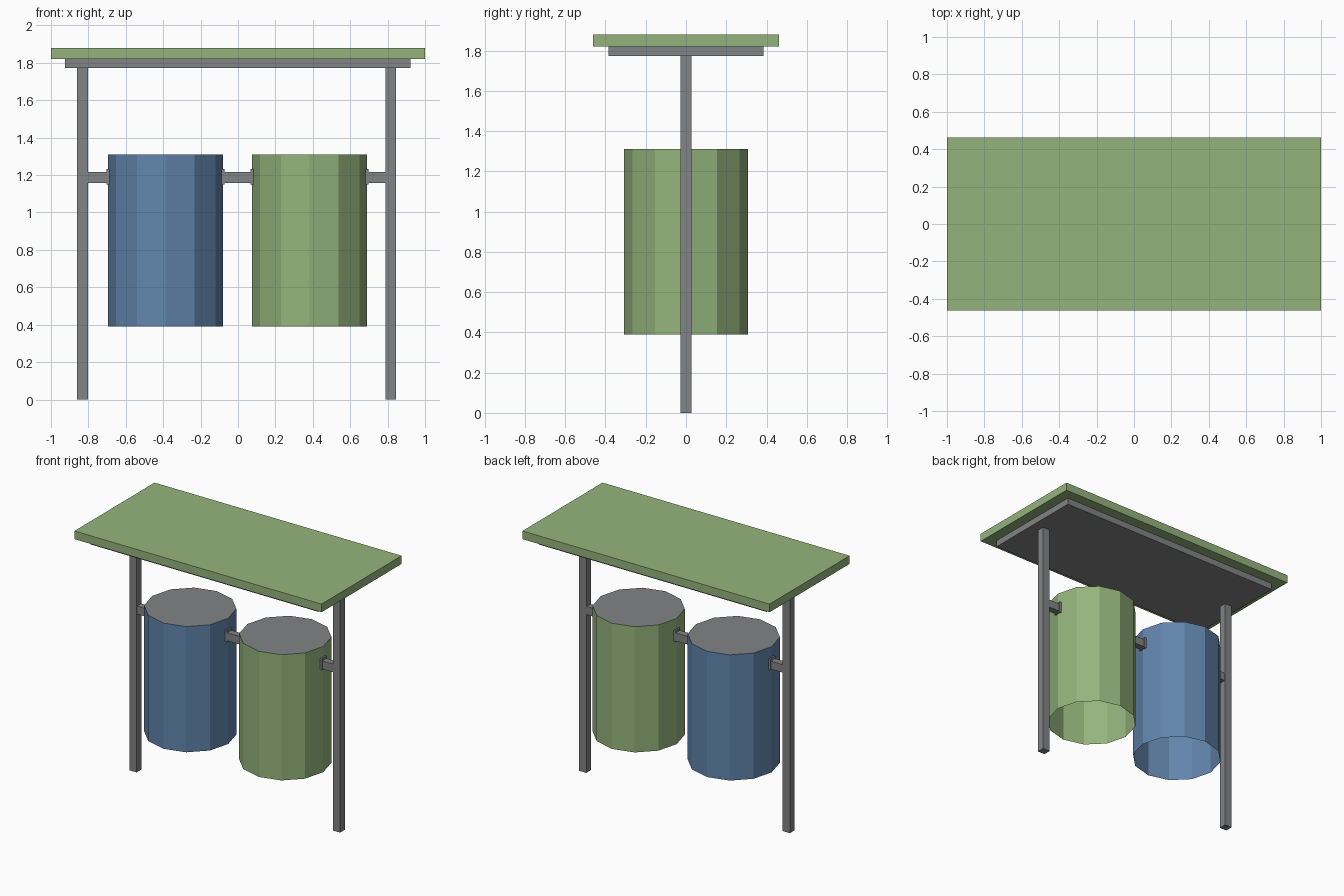
import bpy
import bmesh
from mathutils import Matrix

cube = bpy.data.objects.get("Cube")
if cube:
    bpy.data.objects.remove(cube, do_unlink=True)


def material(name, rgb):
    """Flat material from an 8-bit sRGB colour, stored as linear."""
    colour = [((c / 255 + 0.055) / 1.055) ** 2.4 for c in rgb] + [1]
    mat = bpy.data.materials.new(name)
    mat.use_nodes = True
    mat.diffuse_color = colour
    mat.node_tree.nodes["Principled BSDF"].inputs["Base Color"].default_value = colour
    return mat


green = material("leaf green", (148, 180, 124))
blue = material("steel blue", (97, 133, 173))
grey = material("metal grey", (130, 131, 133))


def add_object(name, bm, *mats):
    mesh = bpy.data.meshes.new(name)
    bm.to_mesh(mesh)
    bm.free()
    for mat in mats:
        mesh.materials.append(mat)
    obj = bpy.data.objects.new(name, mesh)
    bpy.context.collection.objects.link(obj)
    return obj


def box(name, x0, x1, half_y, z0, z1, mat):
    bm = bmesh.new()
    place = Matrix.Translation(((x0 + x1) / 2, 0, (z0 + z1) / 2))
    size = Matrix.Diagonal((x1 - x0, 2 * half_y, z1 - z0, 1))
    bmesh.ops.create_cube(bm, size=1, matrix=place @ size)
    return add_object(name, bm, mat)


def bin_body(name, x, mat):
    """Twelve-sided drum, open below, with a grey lid face."""
    bm = bmesh.new()
    bmesh.ops.create_cone(bm, cap_ends=True, segments=12, radius1=RADIUS,
                          radius2=RADIUS, depth=BIN_TOP - BIN_BASE,
                          matrix=Matrix.Translation((x, 0, (BIN_TOP + BIN_BASE) / 2)))
    bm.normal_update()
    bottom = [f for f in bm.faces if f.normal.z < -0.9]
    bmesh.ops.delete(bm, geom=bottom, context="FACES_ONLY")
    for face in bm.faces:
        face.material_index = 1 if face.normal.z > 0.9 else 0
    return add_object(name, bm, mat, grey)


RADIUS, BIN_BASE, BIN_TOP = 0.307, 0.39, 1.31
BLUE_X, GREEN_X = -0.387, 0.383
POST_LEFT, POST_RIGHT = 0.817, -0.831
POST = 0.029

# Roof and its support panel
box("roof", -1, 1, 0.463, 1.82, 1.88, green)
box("roof_support", -0.924, 0.921, 0.385, 1.772, 1.82, grey)

# Posts
for side, x in (("left", POST_LEFT), ("right", POST_RIGHT)):
    box(side + "_post", x - POST, x + POST, 0.028, 0, 1.772, grey)

# Bins
bin_body("blue_bin", BLUE_X, blue)
bin_body("green_bin", GREEN_X, green)

# Arms between posts and bins
arms = {
    "right_arm": (POST_RIGHT, BLUE_X - RADIUS),
    "middle_arm": (BLUE_X + RADIUS, GREEN_X - RADIUS),
    "left_arm": (GREEN_X + RADIUS, POST_LEFT),
}
for name, (x0, x1) in arms.items():
    box(name, x0, x1, 0.024, 1.157, 1.216, grey)

# Mounting plates against the bin walls
for label, centre in (("blue_bin", BLUE_X), ("green_bin", GREEN_X)):
    for side, sign in (("right", -1), ("left", 1)):
        x = centre + sign * RADIUS
        box(f"{label}_{side}_plate", x - 0.009, x + 0.009, 0.028, 1.15, 1.232, grey)
